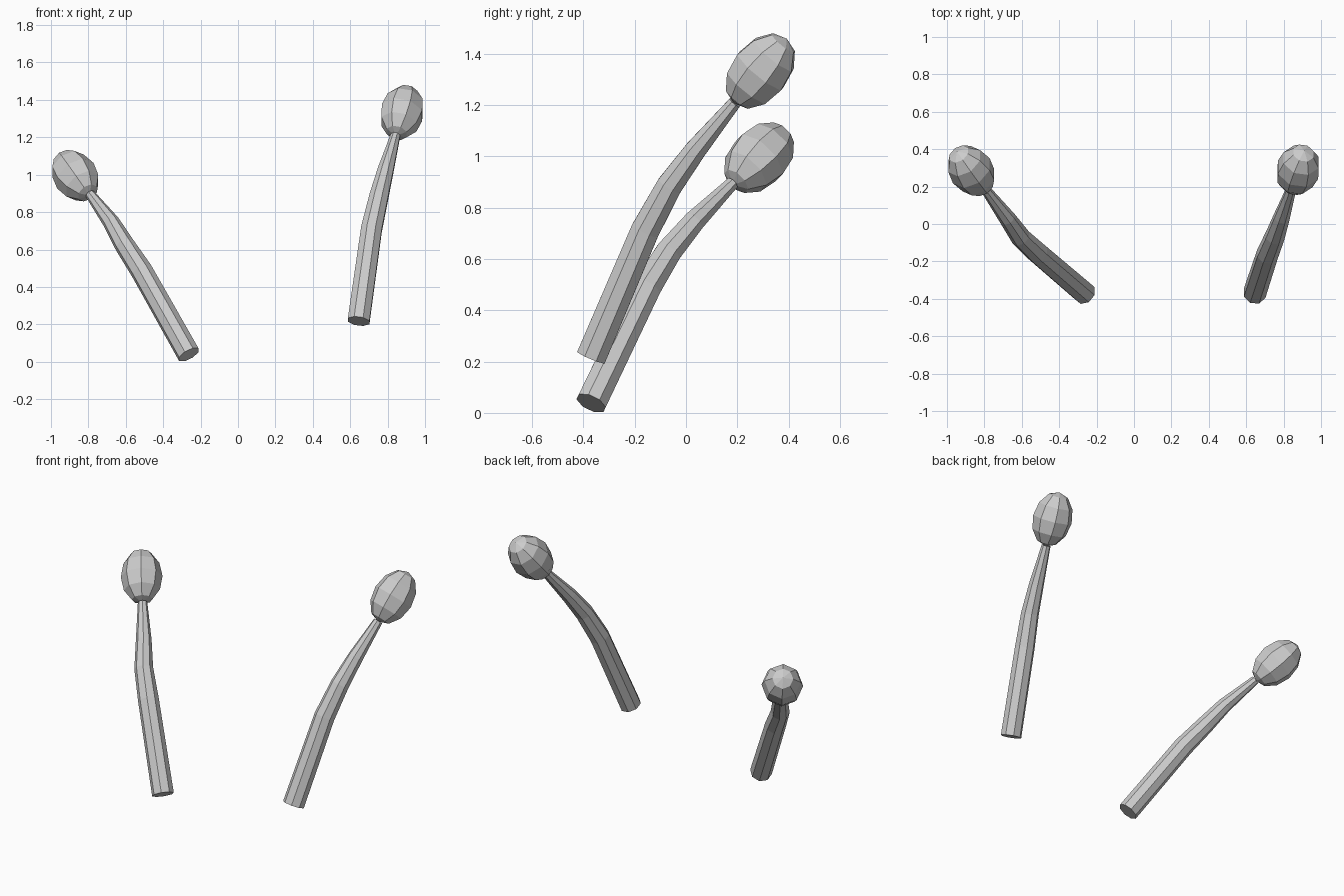
import bpy, bmesh
from math import cos, sin, pi
from mathutils import Vector, Matrix

if "Cube" in bpy.data.objects:
    bpy.data.objects.remove(bpy.data.objects["Cube"])

SIDES = 8
RADII = [0.063, 0.060, 0.054, 0.045, 0.027]


def frame(axis):
    # local axes with z along the given direction, x near world x
    z = axis.normalized()
    x = (Vector((1, 0, 0)) - z * z.x).normalized()
    return x, z.cross(x), z


def add_object(name, bm):
    bmesh.ops.recalc_face_normals(bm, faces=bm.faces)
    mesh = bpy.data.meshes.new(name)
    bm.to_mesh(mesh)
    bm.free()
    bpy.context.collection.objects.link(bpy.data.objects.new(name, mesh))


def stalk(name, path):
    pts = [Vector(p) for p in path]
    bm = bmesh.new()
    rings = []
    for i, (p, r) in enumerate(zip(pts, RADII)):
        a = (p - pts[i - 1]).normalized() if i else Vector()
        b = (pts[i + 1] - p).normalized() if i < len(pts) - 1 else Vector()
        x, y, _ = frame(a + b)
        angles = [2 * pi * (k + 0.5) / SIDES for k in range(SIDES)]
        rings.append([bm.verts.new(p + (x * cos(t) + y * sin(t)) * r) for t in angles])
    for lo, hi in zip(rings, rings[1:]):
        for k in range(SIDES):
            n = (k + 1) % SIDES
            bm.faces.new((lo[k], lo[n], hi[n], hi[k]))
    bm.faces.new(rings[0])
    bm.faces.new(rings[-1])
    add_object(name, bm)


def bulb(name, centre, axis):
    x, y, z = frame(Vector(axis))
    turn = Matrix((x, y, z)).transposed().to_4x4()
    mat = (Matrix.Translation(centre) @ turn @ Matrix.Diagonal((0.119, 0.119, 0.166, 1))
           @ Matrix.Rotation(pi / SIDES, 4, 'Z'))
    bm = bmesh.new()
    bmesh.ops.create_uvsphere(bm, u_segments=SIDES, v_segments=6, radius=1, matrix=mat)
    add_object(name, bm)


# Left antenna, leaning outward
stalk("left_stalk", [(-0.263, -0.37, 0.038), (-0.515, -0.155, 0.485), (-0.607, -0.07, 0.625),
                     (-0.677, 0.03, 0.745), (-0.79, 0.18, 0.895)])
bulb("left_bulb", (-0.87, 0.285, 0.995), (-0.46, 0.62, 0.64))

# Right antenna, more upright
stalk("right_stalk", [(0.645, -0.37, 0.217), (0.714, -0.16, 0.71), (0.754, -0.065, 0.885),
                      (0.79, 0.037, 1.025), (0.842, 0.19, 1.21)])
bulb("right_bulb", (0.877, 0.29, 1.333), (0.2, 0.62, 0.76))
